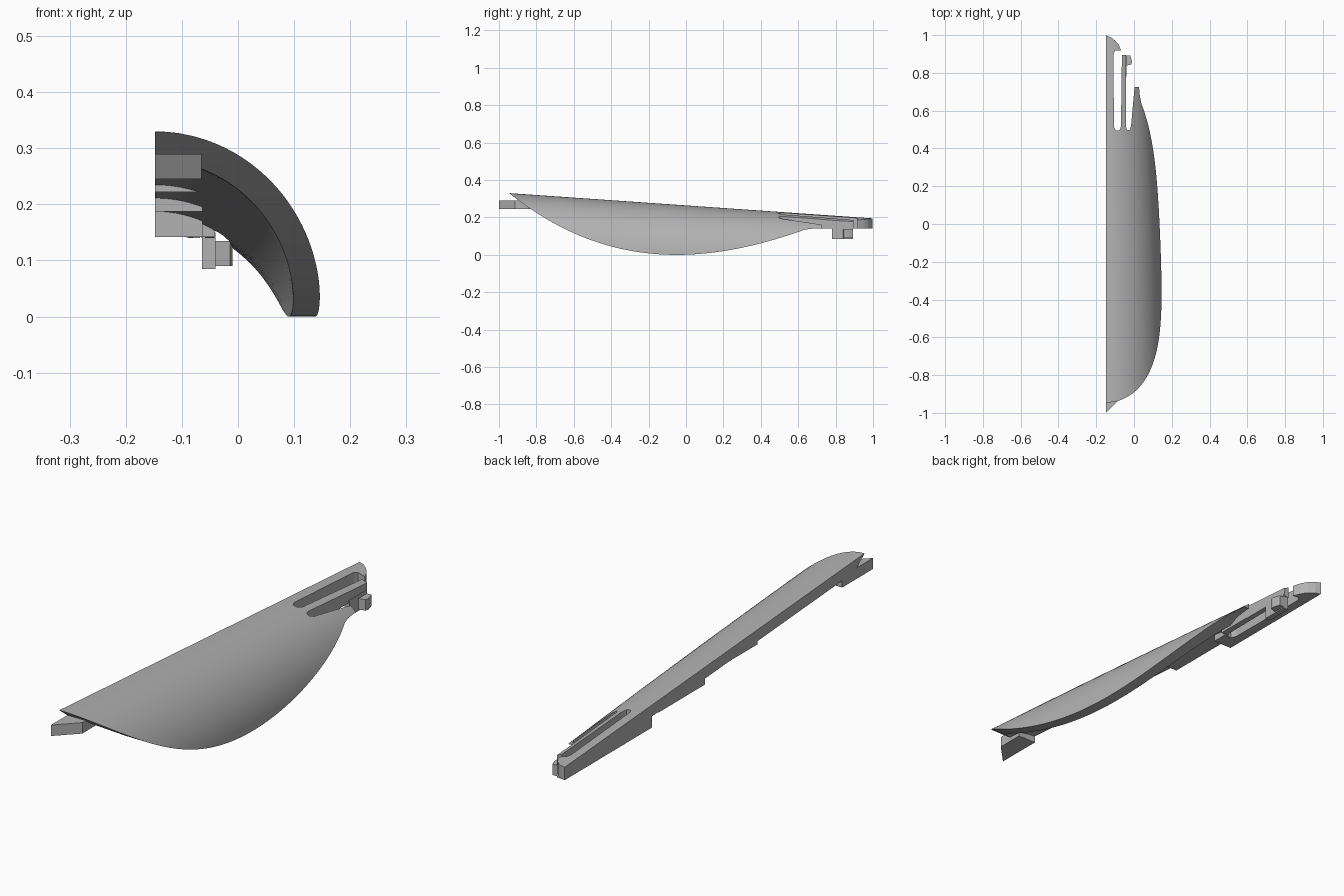
import bpy, bmesh, math

if "Cube" in bpy.data.objects:
    bpy.data.objects.remove(bpy.data.objects["Cube"])

CUT = -0.148      # flat mid-plane of the half shell
WALL = 0.047

gray = bpy.data.materials.new("plain gray")
gray.use_nodes = True
gray.diffuse_color = (0.45, 0.45, 0.45, 1)
gray.node_tree.nodes["Principled BSDF"].inputs["Base Color"].default_value = (0.45, 0.45, 0.45, 1)


def top(y):
    return 0.33 - 0.0694 * (y + 0.945)


def radius(y):
    return 0.284 - 0.043 * y - 0.02 * y * y


def bottom(y):
    d = y + 0.05
    return min((0.341 - 0.079 * d) * d * d, top(y) - 0.0005) if y < 0.65 else 0.14


def finish(bm, name):
    bmesh.ops.remove_doubles(bm, verts=bm.verts[:], dist=0.00002)
    bmesh.ops.recalc_face_normals(bm, faces=bm.faces[:])
    mesh = bpy.data.meshes.new(name)
    bm.to_mesh(mesh)
    bm.free()
    mesh.materials.append(gray)
    ob = bpy.data.objects.new(name, mesh)
    bpy.context.collection.objects.link(ob)
    return ob


def prism(name, outline, lo, hi, axis):
    """Extrude an outline along x (points are y, z) or z (points are x, y)."""
    bm = bmesh.new()
    place = (lambda p, h: (h, *p)) if axis == "x" else (lambda p, h: (*p, h))
    a = [bm.verts.new(place(p, lo)) for p in outline]
    b = [bm.verts.new(place(p, hi)) for p in outline]
    bm.faces.new(a)
    bm.faces.new(b)
    for i in range(len(a)):
        j = (i + 1) % len(a)
        bm.faces.new((a[i], a[j], b[j], b[i]))
    return finish(bm, name)


def box(name, x0, x1, y0, y1, z0, z1):
    return prism(name, [(x0, y0), (x1, y0), (x1, y1), (x0, y1)], z0, z1, "z")


def arc(y, r, steps=24):
    """Arc from the crest down to the trimmed lower edge."""
    centre = top(y) - radius(y)
    if centre + r <= bottom(y):
        return [(CUT, y, bottom(y))] * (steps + 1)
    end = math.acos(max(-1, min(1, (bottom(y) - centre) / r)))
    return [(CUT + r * math.sin(end * i / steps), y, centre + r * math.cos(end * i / steps))
            for i in range(steps + 1)]


# Curved shell lofted along its length
bm = bmesh.new()
rings = []
for k in range(71):
    y = -0.944 + 1.944 * (k / 70) ** 1.5
    pts = arc(y, radius(y)) + arc(y, radius(y) - WALL)[::-1]
    rings.append([bm.verts.new(p) for p in pts])
for r0, r1 in zip(rings, rings[1:]):
    for i in range(len(r0)):
        j = (i + 1) % len(r0)
        bm.faces.new((r0[i], r0[j], r1[j], r1[i]))
bm.faces.new(rings[0])
bm.faces.new(rings[-1])
shell = finish(bm, "curved_shell")

# Stepped spine under the crest
spine = prism("stepped_spine", [
    (1, 0.142), (0.43, 0.142), (0.43, 0.2), (0.39, 0.2), (0.39, 0.187),
    (0.09, 0.187), (0.09, 0.232), (0.05, 0.232), (0.05, 0.222), (-0.25, 0.222),
    (-0.25, top(-0.25) - 0.018), (1, top(1) - 0.018)], CUT, -0.063, "x")

# Cutters for the two slots and the rounded rear hook
hook_cut = prism("hook_cutter", [
    (-0.106, 0.515), (-0.097, 0.495), (-0.078, 0.495), (-0.069, 0.515), (-0.064, 0.895),
    (0.3, 0.895), (0.3, 1.1), (-0.3, 1.1), (-0.3, 0.999), (CUT, 0.998), (-0.125, 0.99),
    (-0.1, 0.972), (-0.082, 0.95), (-0.068, 0.918), (-0.1, 0.918), (-0.109, 0.9)],
    -0.5, 0.8, "z")
arm_cut = prism("arm_cutter", [
    (-0.042, 0.515), (-0.037, 0.497), (-0.024, 0.497), (-0.016, 0.515), (0.003, 0.725),
    (0.3, 0.725), (0.3, 0.92), (-0.042, 0.92)], -0.5, 0.8, "z")

for ob in (shell, spine):
    for cutter in (hook_cut, arm_cut):
        mod = ob.modifiers.new("slot", "BOOLEAN")
        mod.operation = "DIFFERENCE"
        mod.solver = "EXACT"
        mod.object = cutter
        bpy.context.view_layer.objects.active = ob
        bpy.ops.object.modifier_apply(modifier=mod.name)
for cutter in (hook_cut, arm_cut):
    bpy.data.objects.remove(cutter)

# Spring arm with its downward latch
prism("spring_arm", [(0.5, 0.142), (0.895, 0.142), (0.895, 0.178), (0.5, 0.2)], -0.063, -0.042, "x")
box("latch_leg", -0.064, -0.04, 0.78, 0.893, 0.085, 0.15)
prism("latch_tooth", [(-0.042, 0.838), (-0.014, 0.845), (-0.01, 0.86), (-0.02, 0.893), (-0.042, 0.893)],
      0.09, 0.135, "z")

# Wedge-shaped front tab
prism("front_tab", [(CUT, -1), (-0.065, -0.915), (-0.065, -0.8), (CUT, -0.8)], 0.245, 0.29, "z")

# Smooth curves, crisp edges
bpy.ops.object.select_all(action="DESELECT")
shell.select_set(True)
bpy.context.view_layer.objects.active = shell
bpy.ops.object.shade_smooth_by_angle(angle=math.radians(30))
